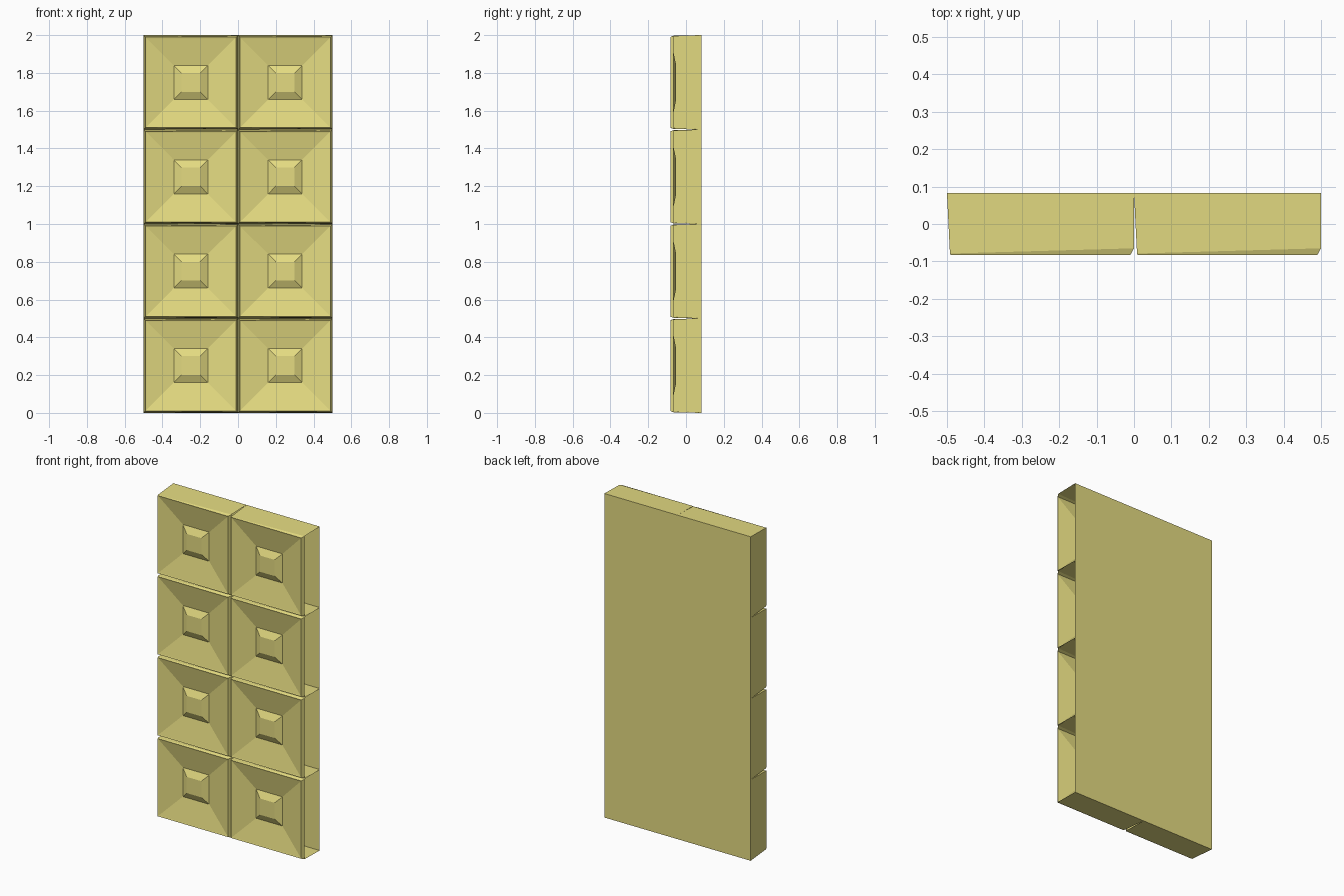
import bpy
import bmesh

if "Cube" in bpy.data.objects:
    bpy.data.objects.remove(bpy.data.objects["Cube"])

HALF = 0.25       # half width of one tile
BACK = 0.083      # back plane


def square(h, y):
    """Four corners, starting bottom left, seen from the front."""
    return [(-h, y, -h), (h, y, -h), (h, y, h), (-h, y, h)]


def build_tile(name):
    bm = bmesh.new()
    # Back edge, tapered skewed shoulder, rim, dish and centre bump
    rings = [
        square(HALF, BACK),
        [(-0.242, -0.079, -0.242), (0.25, -0.065, -0.247),
         (0.25, -0.065, 0.247), (-0.242, -0.079, 0.242)],
        square(0.24, -0.083),
        square(0.233, -0.081),
        square(0.09, -0.052),
        square(0.05, -0.072),
    ]
    loops = [[bm.verts.new(p) for p in ring] for ring in rings]
    for k, (a, b) in enumerate(zip(loops, loops[1:])):
        for i in range(4):
            if k == 0 and i == 1:
                continue              # the right side of the shell is open
            j = (i + 1) % 4
            bm.faces.new((a[i], a[j], b[j], b[i]))
    bm.faces.new(loops[-1])           # flat top of the bump
    bm.faces.new(loops[0][::-1])      # back panel
    mesh = bpy.data.meshes.new(name)
    bm.to_mesh(mesh)
    bm.free()
    return mesh


# Yellow material
yellow = bpy.data.materials.new("yellow")
yellow.diffuse_color = (0.78, 0.71, 0.22, 1)
yellow.use_nodes = True
yellow.node_tree.nodes["Principled BSDF"].inputs["Base Color"].default_value = yellow.diffuse_color

# Tile grid: two columns, four rows
mesh = build_tile("panel_tile")
mesh.materials.append(yellow)
for col in range(2):
    for row in range(4):
        tile = bpy.data.objects.new(f"panel_tile_{col}_{row}", mesh)
        tile.location = (-HALF + col * 0.5, 0, HALF + row * 0.5)
        bpy.context.collection.objects.link(tile)
